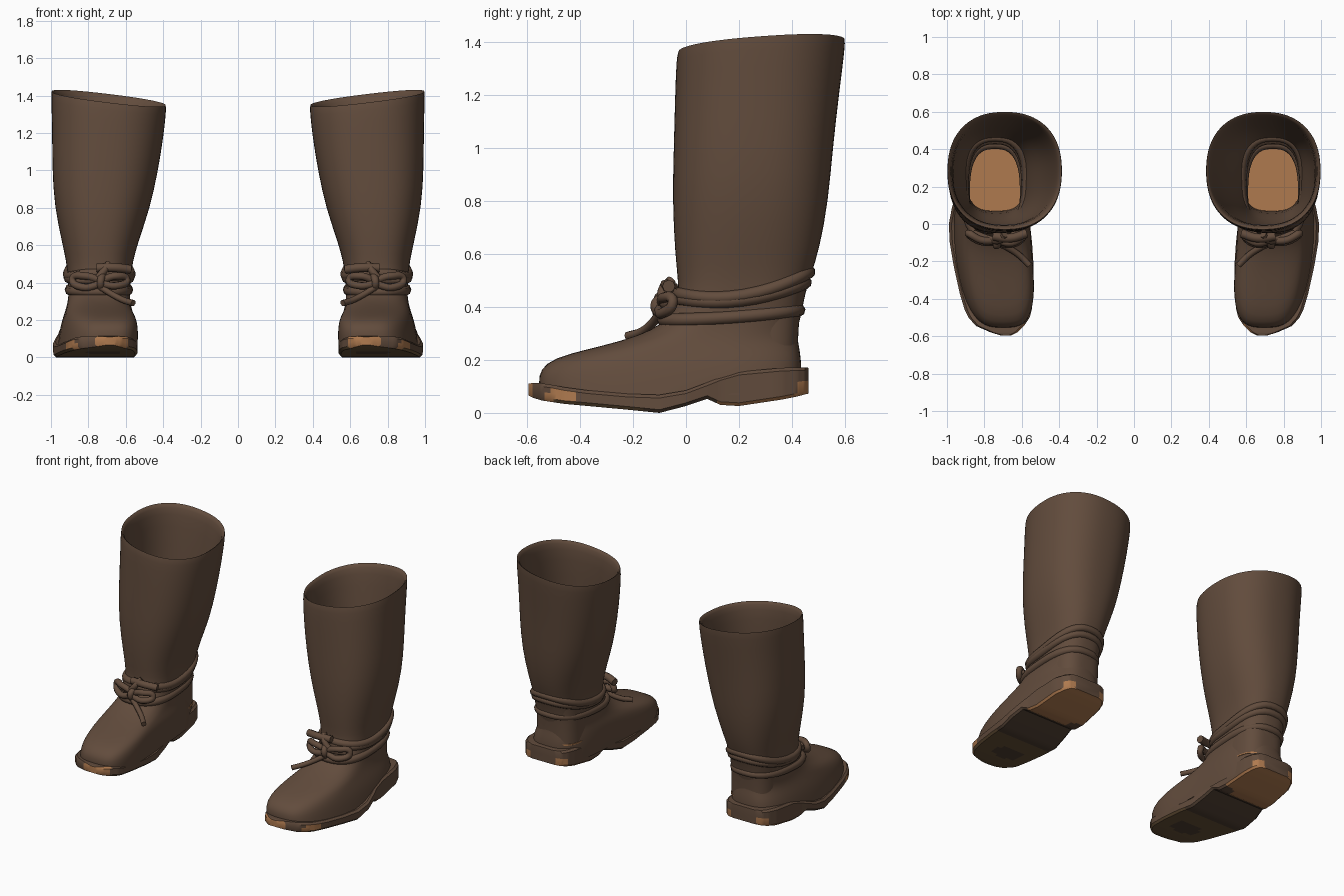
import bpy, bmesh, math
from mathutils import Vector

if "Cube" in bpy.data.objects:
    bpy.data.objects.remove(bpy.data.objects["Cube"])


def material(name, rgb):
    m = bpy.data.materials.new(name)
    m.diffuse_color = (*rgb, 1)
    m.use_nodes = True
    m.node_tree.nodes["Principled BSDF"].inputs["Base Color"].default_value = m.diffuse_color
    return m


LEATHER = material("brown leather", (0.122, 0.072, 0.046))
TAN = material("worn tan", (0.43, 0.195, 0.078))
TREAD = material("tread brown", (0.145, 0.088, 0.041))
STAIN = material("dark stain", (0.085, 0.053, 0.034))


def loft(name, rings, mats, cap_start=False, cap_end=False, flip=False):
    """Skin a stack of closed rings."""
    bm = bmesh.new()
    rows = [[bm.verts.new(p) for p in r] for r in rings]
    for a, b in zip(rows, rows[1:]):
        for i in range(len(a)):
            j = (i + 1) % len(a)
            bm.faces.new((a[i], a[j], b[j], b[i]))
    if cap_start:
        bm.faces.new(rows[0])
    if cap_end:
        bm.faces.new(rows[-1])
    bmesh.ops.recalc_face_normals(bm, faces=bm.faces[:])
    if flip:
        bmesh.ops.reverse_faces(bm, faces=bm.faces[:])
    me = bpy.data.meshes.new(name)
    bm.to_mesh(me)
    bm.free()
    ob = bpy.data.objects.new(name, me)
    bpy.context.collection.objects.link(ob)
    for m in mats:
        me.materials.append(m)
    return ob


def smooth(ob, degrees=40):
    bpy.ops.object.select_all(action='DESELECT')
    ob.select_set(True)
    bpy.context.view_layer.objects.active = ob
    bpy.ops.object.shade_smooth_by_angle(angle=math.radians(degrees))


def soften(ob):
    sub = ob.modifiers.new("soft", 'SUBSURF')
    sub.levels = sub.render_levels = 1


def mirror(ob):
    """Second boot of the pair."""
    mod = ob.modifiers.new("pair", 'MIRROR')
    mod.use_mirror_merge = False


def ring(yf, zf, yb, zb, x0, x1, n, tilt=0.0, count=40, sag=0.0):
    """Tilted superellipse from a front point to a back point; toes turn inward."""
    pts = []
    for i in range(count):
        t = 2 * math.pi * i / count
        c, s = math.cos(t), math.sin(t)
        u = math.copysign(abs(c) ** (2 / n), c)
        v = math.copysign(abs(s) ** (2 / n), s)
        y = (yf + yb) / 2 + v * (yb - yf) / 2
        x = (x0 + x1) / 2 + u * (x1 - x0) / 2
        x -= 0.055 * max(0, (-0.1 - y) / 0.45)
        z = (zf + zb) / 2 + v * (zb - zf) / 2 + u * tilt - sag * (1 - v * v)
        pts.append((x, y, z))
    return pts


# Upper: foot and tall shaft
RIM = (-.030, 1.362, .600, 1.408, .386, .997, 2.3, .037)
upper = loft("boot_upper", [ring(*r) for r in (
    (-.550, .055, .432, .075, .555, .965, 3.2),
    (-.558, .115, .438, .16, .552, .955, 3.2),
    (-.552, .165, .434, .21, .556, .943, 3.2),
    (-.500, .207, .428, .25, .560, .930, 3.0),
    (-.375, .240, .422, .28, .568, .920, 2.8),
    (-.240, .272, .422, .31, .575, .912, 2.7),
    (-.130, .312, .428, .345, .577, .907, 2.7),
    (-.060, .360, .438, .38, .575, .907, 2.7),
    (-.030, .430, .450, .45, .572, .912, 2.6),
    (-.030, .500, .472, .52, .562, .918, 2.5),
    (-.042, .600, .505, .62, .536, .940, 2.4),
    (-.052, .800, .538, .80, .472, .983, 2.4, .01),
    (-.047, 1.00, .555, 1.00, .429, .994, 2.4, .015),
    (-.042, 1.20, .578, 1.20, .398, .994, 2.35, .025),
    (-.037, 1.34, .602, 1.385, .382, 1.0, 2.3, .036), RIM)], [LEATHER])
soften(upper)
mirror(upper)
smooth(upper, 60)

# Lining: inside of the shaft narrowing down to the heel
lining = loft("shaft_lining", [ring(*r) for r in (
    RIM,
    (-.015, 1.355, .580, 1.400, .402, .980, 2.3, .036),
    (-.002, 1.28, .562, 1.30, .418, .968, 2.3, .030),
    (-.010, 1.00, .525, 1.00, .455, .965, 2.4, .015),
    (-.015, .800, .505, .80, .500, .955, 2.4, .01),
    (-.005, .600, .475, .60, .556, .920, 2.5),
    (.030, .460, .440, .46, .580, .893, 2.9),
    (.060, .340, .425, .34, .584, .890, 3.0),
    (.070, .190, .420, .19, .584, .890, 3.0))], [LEATHER], flip=True)
soften(lining)
mirror(lining)
smooth(lining, 60)

# Worn insole at the bottom of the lining
insole = loft("insole", [ring(.068, z, .423, z, .580, .893, 3.0) for z in (.192, .200)],
              [TAN], cap_start=True, cap_end=True)
mirror(insole)

# Sole with arch and low heel: y, inner x, outer x, bottom z, top z
STATIONS = (
    (-.595, .655, .715, .066, .110), (-.580, .625, .765, .058, .113),
    (-.545, .588, .845, .047, .112), (-.50, .558, .885, .040, .105),
    (-.46, .547, .905, .034, .097), (-.37, .540, .932, .026, .085),
    (-.22, .537, .965, .012, .072), (-.10, .545, .985, .000, .068),
    (.00, .556, .990, .026, .085), (.08, .565, .975, .053, .115),
    (.13, .570, .962, .030, .135), (.20, .572, .955, .026, .155),
    (.36, .585, .945, .050, .170), (.42, .602, .922, .062, .172),
    (.45, .625, .897, .070, .172), (.463, .665, .855, .073, .170))


def sole_section(y, x0, x1, zb, zt):
    w, zm = x1 - x0 - .024, (zb + zt) / 2
    pts = [(x0 + .012 + w * i / 14, y, zb) for i in range(15)]
    pts += [(x1, y, zb + .012), (x1, y, zm), (x1, y, zt - .012), (x1 - .014, y, zt)]
    pts += [(x0 + .014, y, zt), (x0, y, zt - .012), (x0, y, zm), (x0, y, zb + .012)]
    return pts


rows = []
for a, b in zip(STATIONS, STATIONS[1:]):
    rows += [sole_section(*(p + (q - p) * k / 4 for p, q in zip(a, b))) for k in range(4)]
rows.append(sole_section(*STATIONS[-1]))
sole = loft("sole", rows, [LEATHER, TAN, TREAD, STAIN], cap_start=True, cap_end=True)


def inside(x, y, cx, cy, rx, ry):
    return ((x - cx) / rx) ** 2 + ((y - cy) / ry) ** 2 < 1


# Wear: tan heel and toe edge, dark stains under toe and arch
for f in sole.data.polygons:
    x, y, z = f.center
    if f.normal.z < -.6:
        f.material_index = 2
        if y > .12:
            f.material_index = 0 if inside(x, y, .58, .13, .09, .08) else 1
        elif y > -.15 or inside(x, y, .72, -.36, .10, .07):
            f.material_index = 3
    elif f.normal.z < .8:
        toe_tip = y < -.53 and .585 < x < .76
        toe_side = -.535 < y < -.42 and x > .78 and z < .084
        heel = y > .415 and z < .125 and not .70 < x < .86
        if toe_tip or toe_side or heel:
            f.material_index = 1
mirror(sole)
smooth(sole, 35)


def cord(name, points, radius, closed=False):
    """Round lace along a smooth path."""
    cu = bpy.data.curves.new(name, 'CURVE')
    cu.dimensions = '3D'
    cu.bevel_depth = radius
    cu.bevel_resolution = 2
    cu.use_fill_caps = True
    sp = cu.splines.new('POLY' if closed else 'BEZIER')
    if closed:
        sp.points.add(len(points) - 1)
        for p, q in zip(sp.points, points):
            p.co = (*q, 1)
        sp.use_cyclic_u = True
    else:
        sp.resolution_u = 6
        sp.bezier_points.add(len(points) - 1)
        for p, q in zip(sp.bezier_points, points):
            p.co = Vector(q)
            p.handle_left_type = p.handle_right_type = 'AUTO'
    cu.materials.append(LEATHER)
    ob = bpy.data.objects.new(name, cu)
    bpy.context.collection.objects.link(ob)
    bpy.ops.object.select_all(action='DESELECT')
    ob.select_set(True)
    bpy.context.view_layer.objects.active = ob
    bpy.ops.object.convert(target='MESH')
    ob = bpy.context.view_layer.objects.active
    smooth(ob, 50)
    mirror(ob)


# Straps wound round the ankle
cord("lower_strap", ring(-.085, .350, .426, .388, .585, .902, 2.6, sag=.008), .025, True)
cord("middle_strap", ring(-.030, .430, .450, .492, .578, .908, 2.5, sag=.035), .025, True)
cord("upper_strap", ring(-.030, .450, .464, .532, .572, .912, 2.5, sag=.048), .025, True)

# Knot, bow loops and loose ends on the instep
cord("lace_stub", [(.575, -.05, .470), (.66, -.075, .480), (.755, -.065, .478)], .024)
cord("lace_over", [(.69, -.055, .50), (.715, -.085, .465), (.76, -.085, .42), (.86, -.05, .41)], .020)
cord("inner_bow", [(.73, -.09, .41), (.65, -.10, .435), (.595, -.07, .415),
                   (.64, -.105, .385), (.74, -.10, .395)], .020)
cord("outer_bow", [(.73, -.09, .41), (.82, -.085, .435), (.885, -.05, .42),
                   (.83, -.09, .375), (.73, -.10, .395)], .020)
cord("knot", [(.725, -.09, .435), (.735, -.115, .405), (.73, -.09, .365)], .021)
cord("lace_tail", [(.75, -.095, .385), (.67, -.13, .335), (.61, -.17, .305), (.56, -.22, .290)], .017)
